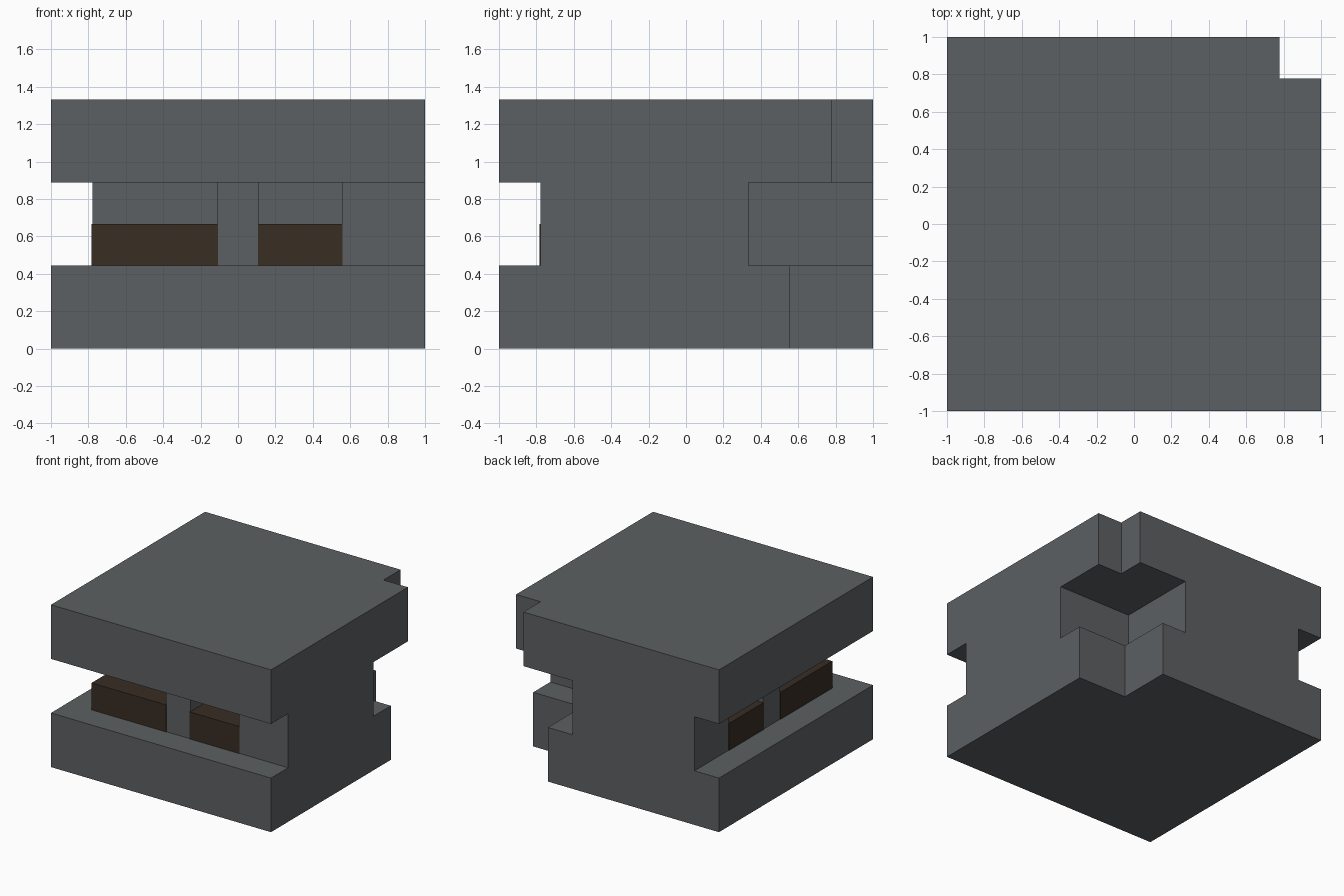
import bpy

cube = bpy.data.objects.get("Cube")
if cube:
    bpy.data.objects.remove(cube, do_unlink=True)

U = 2 / 9  # grid unit: the body is 9 x 9 x 6 units


def srgb(r, g, b):
    lin = lambda c: c / 12.92 if c <= 0.04045 else ((c + 0.055) / 1.055) ** 2.4
    return tuple(lin(c / 255) for c in (r, g, b)) + (1.0,)


def material(name, colour):
    m = bpy.data.materials.new(name)
    m.use_nodes = True
    m.diffuse_color = colour
    bsdf = next(n for n in m.node_tree.nodes if n.type == 'BSDF_PRINCIPLED')
    bsdf.inputs["Base Color"].default_value = colour
    bsdf.inputs["Roughness"].default_value = 0.9
    return m


def box(name, x, y, z, mat):
    """Axis-aligned box from (low, high) ranges in grid units."""
    lo, hi = zip(x, y, z)
    verts = [((hi if i & 1 else lo)[0] * U, (hi if i & 2 else lo)[1] * U,
              (hi if i & 4 else lo)[2] * U) for i in range(8)]
    faces = [(0, 2, 3, 1), (4, 5, 7, 6), (0, 1, 5, 4),
             (2, 6, 7, 3), (0, 4, 6, 2), (1, 3, 7, 5)]
    mesh = bpy.data.meshes.new(name)
    mesh.from_pydata(verts, [], faces)
    mesh.materials.append(mat)
    obj = bpy.data.objects.new(name, mesh)
    bpy.context.collection.objects.link(obj)
    return obj


grey = material("slate grey", srgb(92, 96, 98))
brown = material("dark brown", srgb(56, 46, 36))

body = box("body", (-4.5, 4.5), (-4.5, 4.5), (0, 6), grey)


def carve(x, y, z):
    cutter = box("cutter", x, y, z, grey)
    cutter.hide_render = True
    mod = body.modifiers.new("carve", 'BOOLEAN')
    mod.operation = 'DIFFERENCE'
    mod.solver = 'EXACT'
    mod.object = cutter
    bpy.context.view_layer.objects.active = body
    bpy.ops.object.modifier_apply(modifier=mod.name)
    bpy.data.objects.remove(cutter, do_unlink=True)


# Stepped notch in the back corner, deepest in the middle layer
for edge, z in ((2.5, (-1, 3)), (3.5, (3, 7)), (1.5, (2, 4))):
    carve((edge, 6), (edge, 6), z)

# Slots along the front and the side
carve((-6, 6), (-6, -3.5), (2, 4))
carve((-6, -3.5), (-6, 6), (2, 4))

# Recesses behind the slots: shared corner, then one in each wall
carve((-5, -0.5), (-5, -0.5), (2, 4))
carve((0.5, 2.5), (-5, -0.5), (2, 4))
carve((-5, -0.5), (0.5, 2.5), (2, 4))

# Brown blocks filling the lower half of each recess
near, far = (-3.52, -0.48), (0.48, 2.52)
for name, x, y in (("corner_block", near, near),
                   ("front_block", far, near),
                   ("side_block", near, far)):
    box(name, x, y, (1.98, 3), brown)
